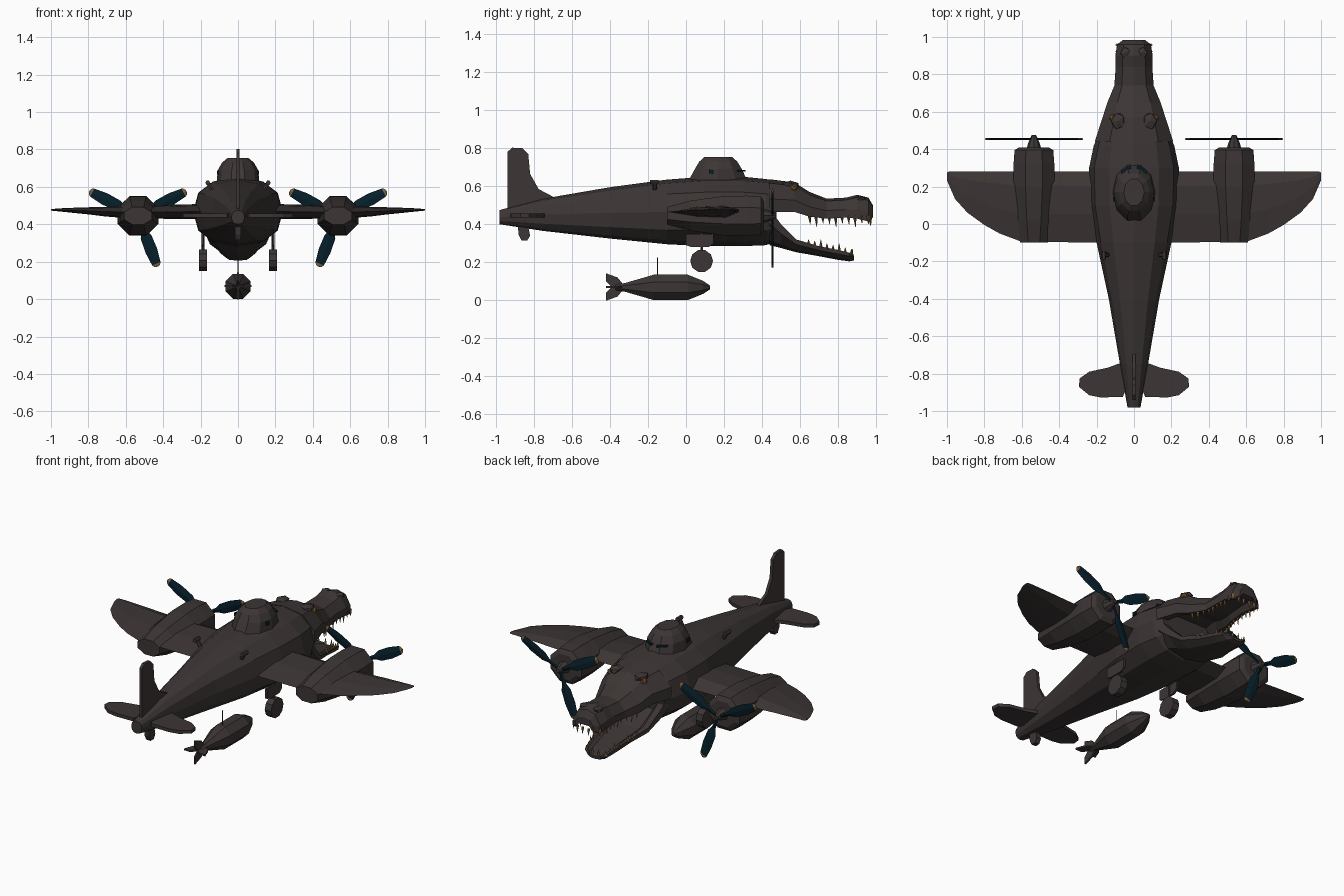
import bpy, bmesh, math
from mathutils import Vector

if "Cube" in bpy.data.objects:
    bpy.data.objects.remove(bpy.data.objects["Cube"])


def material(name, rgb):
    m = bpy.data.materials.new(name)
    m.diffuse_color = (*rgb, 1)
    m.use_nodes = True
    m.node_tree.nodes["Principled BSDF"].inputs["Base Color"].default_value = m.diffuse_color
    return m


HIDE = material("dark brown grey", (0.045, 0.036, 0.035))
TEAL = material("deep teal", (0.002, 0.014, 0.024))
BONE = material("tan bone", (0.22, 0.12, 0.045))
AMBER = material("amber", (0.22, 0.10, 0.02))


def finish(name, bm, mat, mirror=False):
    bmesh.ops.recalc_face_normals(bm, faces=bm.faces)
    me = bpy.data.meshes.new(name)
    bm.to_mesh(me)
    bm.free()
    me.materials.append(mat)
    ob = bpy.data.objects.new(name, me)
    bpy.context.collection.objects.link(ob)
    if mirror:
        ob.modifiers.new("mirror", 'MIRROR')
    return ob


def skin(bm, rings):
    """Join equal-length rings of points into a capped flat-faced skin."""
    rows = [[bm.verts.new(p) for p in r] for r in rings]
    n = len(rows[0])
    for a, b in zip(rows, rows[1:]):
        for i in range(n):
            bm.faces.new((a[i], a[(i + 1) % n], b[(i + 1) % n], b[i]))
    bm.faces.new(rows[0])
    bm.faces.new(rows[-1])


def loft(name, rings, mat=HIDE, mirror=False):
    bm = bmesh.new()
    skin(bm, rings)
    return finish(name, bm, mat, mirror)


def power(v, e):
    return math.copysign(abs(v) ** e, v)


def oval(y, w, zb, zt, n=12, e=0.85, x=0, phase=0.0):
    """Rounded cross-section in the XZ plane."""
    zc, h = (zb + zt) / 2, (zt - zb) / 2
    angs = [2 * math.pi * (i + phase) / n for i in range(n)]
    return [(x + w * power(math.cos(a), e), y, zc + h * power(math.sin(a), e)) for a in angs]


def slab(name, outline, axis, centre, thick, mat=HIDE, mirror=False):
    """Flat plate: a 2D outline extruded along x or z."""
    def at(p, d):
        return (centre + d, p[0], p[1]) if axis == 'x' else (p[0], p[1], centre + d)
    return loft(name, [[at(p, s * thick / 2) for p in outline] for s in (-1, 1)], mat, mirror)


def rod(bm, a, b, r1, r2, n=6):
    a, b = Vector(a), Vector(b)
    q = (b - a).to_track_quat('Z', 'Y')
    ang = [2 * math.pi * i / n for i in range(n)]
    skin(bm, [[p + q @ Vector((r * math.cos(t), r * math.sin(t), 0)) for t in ang]
              for p, r in ((a, r1), (b, r2))])


def rods(name, items, mat=HIDE, mirror=False, n=6):
    bm = bmesh.new()
    for it in items:
        rod(bm, *it, n=n)
    return finish(name, bm, mat, mirror)


# Fuselage
loft("fuselage", [oval(*s) for s in [
    (-.98, .035, .40, .475), (-.75, .075, .365, .535), (-.4, .135, .325, .595),
    (-.1, .2, .295, .635), (.1, .235, .285, .65), (.3, .24, .285, .65),
    (.42, .215, .29, .638), (.475, .19, .31, .63)]])


# Reptile jaws: hollow on the mouth side
def jaw(y, w, base, outer):
    prof = [(1, 0), (1, .4), (.62, .88), (0, 1), (-.62, .88), (-1, .4), (-1, 0),
            (-.78, 0), (-.6, .3), (.6, .3), (.78, 0)]
    return [(w * x, y, base + k * (outer - base)) for x, k in prof]


loft("upper_jaw", [jaw(*s) for s in [
    (.44, .21, .465, .637), (.57, .168, .465, .62), (.65, .142, .44, .57),
    (.74, .105, .43, .535), (.84, .098, .435, .54), (.9, .1, .43, .555),
    (.96, .09, .415, .54), (.983, .06, .435, .50)]])
loft("lower_jaw", [jaw(*s) for s in [
    (.44, .195, .48, .29), (.5, .175, .40, .275), (.58, .15, .32, .253),
    (.7, .11, .285, .232), (.8, .092, .265, .213), (.86, .078, .25, .205),
    (.885, .045, .235, .21)]])

# Teeth along both jaws
top_teeth = []
for i in range(10):
    y = .65 + i * .034
    x = .125 - min(1, (y - .65) / .1) * .035
    d = (.03, .045, .025)[i % 3]
    top_teeth.append(((x, y, .445), (x, y + .004, .43 - d), .010, .001))
top_teeth += [((x, .968, .43), (x, .972, .39), .010, .001) for x in (.02, .055)]
rods("upper_teeth", top_teeth, BONE, True, 4)
low_teeth = []
for i in range(8):
    t = i / 7
    x, y, z = .118 - .053 * t, .645 + .225 * t, .29 - .05 * t
    low_teeth.append(((x, y, z), (x, y, z + (.045 if i % 3 == 2 else .03)), .010, .001))
low_teeth.append(((.02, .872, .235), (.02, .876, .27), .009, .001))
rods("lower_teeth", low_teeth, BONE, True, 4)

# Eyes, brows and nostrils
for name, loc, r, sc, mat in [("eye", (.113, .568, .592), .02, (1, 1, 1), AMBER),
                              ("brow", (.085, .55, .607), .045, (.9, 1.1, .5), HIDE),
                              ("nostril", (.045, .915, .535), .03, (1, 1.1, .5), HIDE)]:
    bm = bmesh.new()
    bmesh.ops.create_icosphere(bm, subdivisions=1, radius=r)
    for v in bm.verts:
        v.co = Vector([c * s + o for c, s, o in zip(v.co, sc, loc)])
    finish(name, bm, mat, True)

# Cockpit dome: stacked ovals
dome = [(.62, .115, 0, .335), (.69, .108, .04, .30), (.73, .085, .065, .275), (.755, .055, .095, .245)]
loft("cockpit_dome", [[(w * math.cos(math.pi * i / 5), (a + b) / 2 + (b - a) / 2 * math.sin(math.pi * i / 5), z)
                       for i in range(10)] for z, w, a, b in dome])
slab("dome_side_window", [(.12, .668), (.145, .665), (.145, .685), (.12, .688)], 'x', .108, .009, TEAL, True)
slab("dome_front_window", [(.015, .295), (.065, .268), (.07, .285), (.02, .313)], 'z', .682, .009, TEAL, True)


# Wings: straight leading edge, swept curved trailing edge
def airfoil(x, le, te, z, t):
    c = le - te
    return [(x, le, z), (x, le - .2 * c, z + .5 * t), (x, le - .6 * c, z + .4 * t), (x, te, z),
            (x, le - .6 * c, z - .4 * t), (x, le - .2 * c, z - .5 * t)]


loft("wing", [airfoil(*s) for s in [
    (.12, .28, -.1, .468, .085), (.6, .28, -.095, .465, .065), (.72, .28, -.05, .468, .05),
    (.8, .28, -.005, .472, .038), (.89, .28, .06, .475, .026), (.957, .28, .134, .477, .016),
    (.99, .28, .21, .477, .01), (1, .275, .235, .478, .006)]], mirror=True)

# Engine nacelles
NX, NZ = .535, .445
loft("engine_nacelle", [oval(y, w, NZ - h, NZ + h, 8, 1, NX, .5) for y, w, h in [
    (-.1, .08, .05), (.02, .10, .085), (.2, .118, .112), (.32, .118, .114),
    (.395, .112, .108), (.41, .085, .08)]], mirror=True)
rods("propeller_hub", [((NX, .40, NZ), (NX, .435, NZ), .04, .03),
                       ((NX, .435, NZ), (NX, .475, NZ), .03, .012)], HIDE, True, 8)

# Propeller blades with bone-coloured tips
BLADE = [(.02, .010), (.08, .013), (.12, .030), (.20, .033), (.274, .024)]
TIP = [(.274, .024), (.284, .018), (.291, .008)]


def blades(name, shape, mat):
    bm = bmesh.new()
    for deg in (27, 153, 249):
        a = math.radians(deg)
        u, v = Vector((math.cos(a), 0, math.sin(a))), Vector((-math.sin(a), .12, math.cos(a)))
        c = Vector((NX, .455, NZ))
        skin(bm, [[c + u * r + v * w * s + Vector((0, d, 0))
                   for s, d in ((-1, 0), (0, .005), (1, 0), (0, -.005))] for r, w in shape])
    return finish(name, bm, mat, True)


blades("propeller_blades", BLADE, TEAL)
blades("propeller_tips", TIP, BONE)

# Tail surfaces
slab("tail_fin", [(-.94, .42), (-.94, .78), (-.915, .803), (-.86, .8), (-.83, .77), (-.82, .665),
                  (-.775, .585), (-.69, .54), (-.69, .45)], 'x', 0, .018)
slab("tailplane", [(0, -.73), (.05, -.735), (.14, -.768), (.24, -.79), (.29, -.825), (.295, -.87),
                   (.24, -.915), (.18, -.927), (.06, -.925), (.05, -.9), (0, -.9)], 'z', .447, .02, mirror=True)
slab("tail_wheel", [(-.885, .39), (-.83, .39), (-.82, .34), (-.835, .315), (-.865, .315), (-.88, .345)],
     'x', 0, .03)

# Main landing gear
rods("main_wheel", [((.165, .082, .207), (.208, .082, .207), .06, .06)], HIDE, True, 10)
rods("wheel_strut", [((.187, .082, .207), (.187, .082, .36), .008, .008)], HIDE, True)
slab("wheel_door", [(0, .35), (0, .29), (.03, .28), (.12, .28), (.145, .30), (.145, .35)], 'x', .19, .012, mirror=True)

# Small exhaust stubs on the upper rear fuselage
rods("exhaust_stub", [((.14, -.165, .585), (.16, -.165, .62), .012, .012),
                      ((.162, -.19, .622), (.162, -.145, .622), .013, .013)], HIDE, True)

# Hanging bomb with cross fins and line
loft("bomb_body", [oval(y, r, .068 - r, .068 + r, 8, 1, 0, .5) for y, r in [
    (-.37, .016), (-.32, .025), (-.17, .072), (.01, .072), (.09, .037), (.125, .012)]])
FIN = [(-.32, 0), (-.36, .05), (-.42, .072), (-.42, .03), (-.39, 0)]
for s in (-1, 1):
    slab("bomb_fin_upright", [(y, .07 + s * r) for y, r in FIN], 'x', 0, .01)
    slab("bomb_fin_flat", [(s * r, y) for y, r in FIN], 'z', .07, .01)
rods("bomb_line", [((0, -.15, .12), (0, -.15, .225), .002, .002)], HIDE, False, 4)
